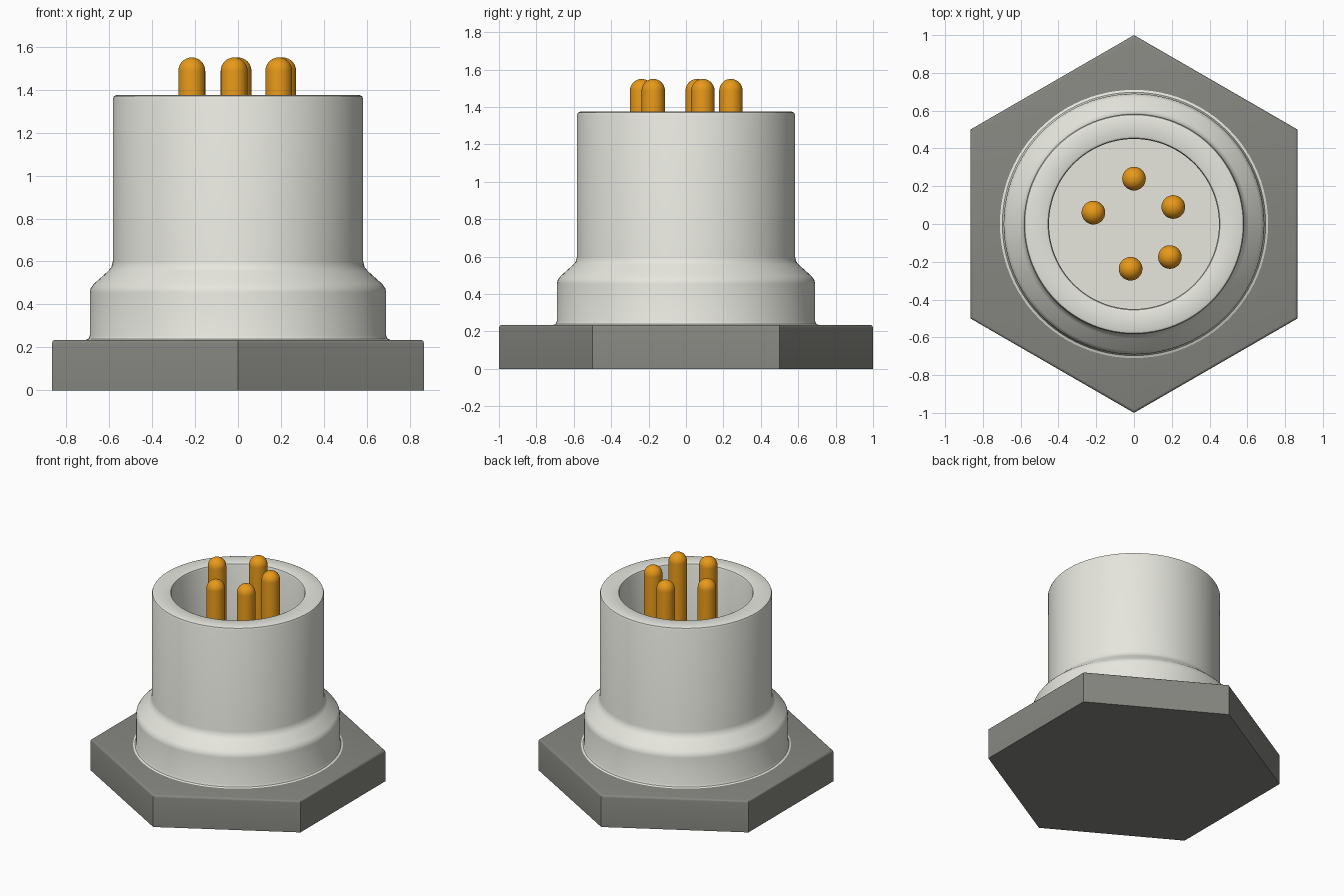
import bpy, bmesh
from math import pi, sin, cos

if "Cube" in bpy.data.objects:
    bpy.data.objects.remove(bpy.data.objects["Cube"])


def material(name, color):
    mat = bpy.data.materials.new(name)
    mat.diffuse_color = (*color, 1)
    mat.use_nodes = True
    mat.node_tree.nodes["Principled BSDF"].inputs["Base Color"].default_value = mat.diffuse_color
    return mat


def finish(bm, name, mat, location=(0, 0, 0), angle=0.7):
    bmesh.ops.recalc_face_normals(bm, faces=bm.faces)
    mesh = bpy.data.meshes.new(name)
    bm.to_mesh(mesh)
    bm.free()
    obj = bpy.data.objects.new(name, mesh)
    obj.location = location
    mesh.materials.append(mat)
    bpy.context.collection.objects.link(obj)
    bpy.context.view_layer.objects.active = obj
    bpy.ops.object.select_all(action='DESELECT')
    obj.select_set(True)
    bpy.ops.object.shade_smooth_by_angle(angle=angle)
    return obj


def lathe(name, profile, mat, steps, location=(0, 0, 0)):
    bm = bmesh.new()
    verts = [bm.verts.new((r, 0, z)) for r, z in profile]
    edges = [bm.edges.new(pair) for pair in zip(verts, verts[1:])]
    bmesh.ops.spin(bm, geom=verts + edges, axis=(0, 0, 1), cent=(0, 0, 0),
                   angle=2 * pi, steps=steps, use_duplicate=False)
    bmesh.ops.remove_doubles(bm, verts=bm.verts, dist=1e-5)
    return finish(bm, name, mat, location)


shell_mat = material("pale_shell", (0.8, 0.8, 0.74))
flange_mat = material("dark_grey", (0.24, 0.24, 0.22))
pin_mat = material("gold", (0.8, 0.32, 0.01))

# Hexagonal flange with points along y and softened top edges
bm = bmesh.new()
ring = [bm.verts.new((sin(i * pi / 3), cos(i * pi / 3), 0)) for i in range(6)]
base = bm.faces.new(ring)
top = bmesh.ops.extrude_face_region(bm, geom=[base], use_keep_orig=True)["geom"]
for v in top:
    if isinstance(v, bmesh.types.BMVert):
        v.co.z = 0.235
soft = [e for e in bm.edges if max(v.co.z for v in e.verts) > 0.2
        and min(v.co.z for v in e.verts) > 0.2]
bmesh.ops.bevel(bm, geom=soft, offset=0.015, segments=3, profile=0.5, affect='EDGES')
finish(bm, "hex_flange", flange_mat, angle=0.6)

# Hollow body: base fillet, sloped shoulder, barrel, rounded rim, socket floor
FLOOR = 0.5
lathe("connector_body", [
    (0, 0.2), (0.71, 0.2), (0.71, 0.235), (0.697, 0.24), (0.69, 0.255),
    (0.69, 0.455), (0.686, 0.475), (0.672, 0.495),
    (0.605, 0.555), (0.59, 0.573), (0.583, 0.6),
    (0.583, 1.357), (0.578, 1.37), (0.565, 1.375),
    (0.467, 1.375), (0.455, 1.37), (0.45, 1.357),
    (0.45, FLOOR), (0, FLOOR)], shell_mat, 96)

# Five round-tipped contact pins
R, TIP = 0.0625, 1.55
pin_profile = [(0, FLOOR - 0.03), (R, FLOOR - 0.03)] + [
    (R * cos(i * pi / 16), TIP - R + R * sin(i * pi / 16)) for i in range(8)] + [(0, TIP)]
pins = [(0, 0.24), (0.208, 0.09), (0.19, -0.175), (-0.018, -0.237), (-0.215, 0.06)]
for i, (x, y) in enumerate(pins, 1):
    lathe(f"contact_pin_{i}", pin_profile, pin_mat, 32, (x, y, 0))
